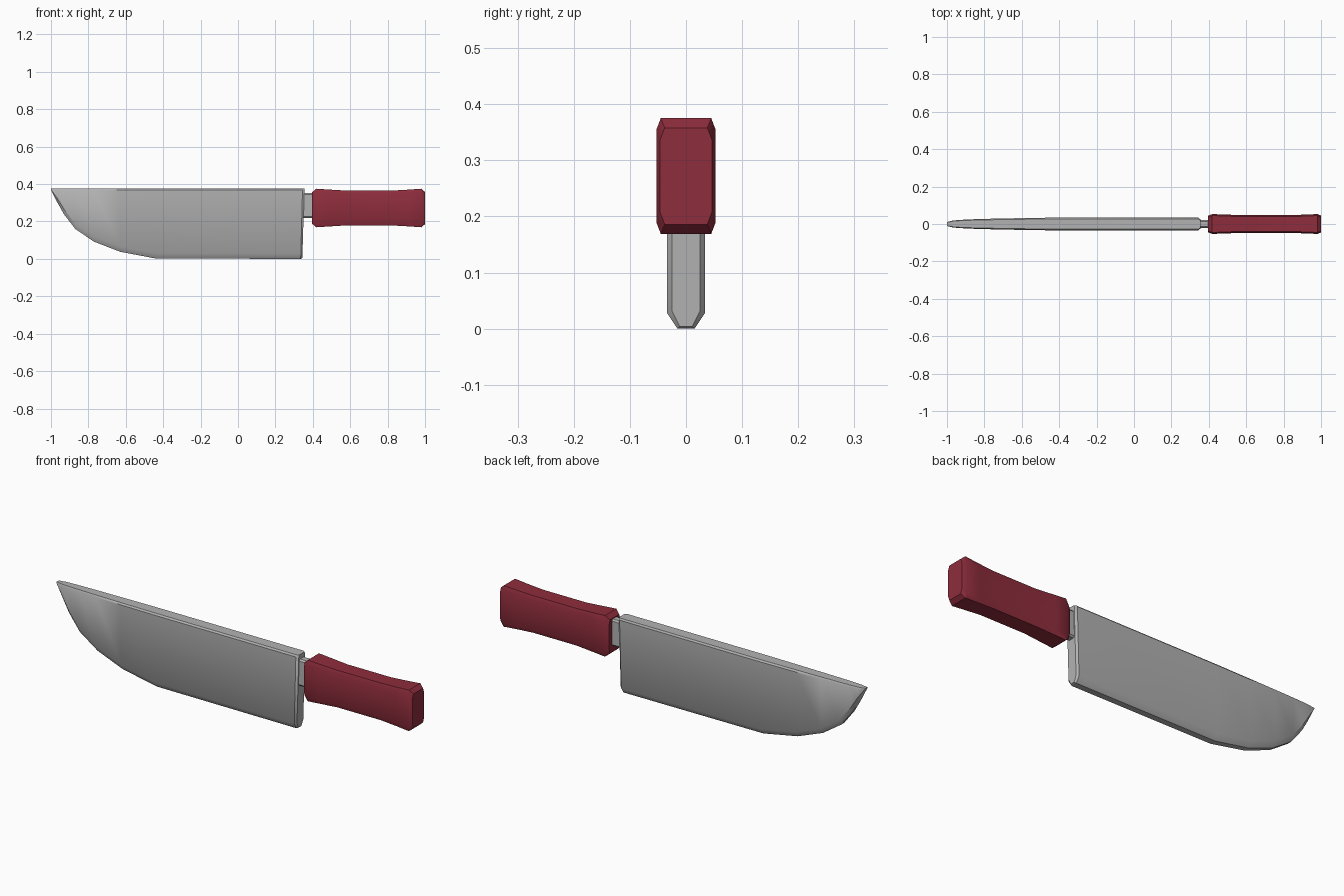
import bpy, bmesh, math

if "Cube" in bpy.data.objects:
    bpy.data.objects.remove(bpy.data.objects["Cube"])


def material(name, rgb):
    m = bpy.data.materials.new(name)
    m.diffuse_color = (*rgb, 1)
    m.use_nodes = True
    m.node_tree.nodes["Principled BSDF"].inputs["Base Color"].default_value = m.diffuse_color
    return m


steel = material("steel grey", (0.45, 0.45, 0.45))
red = material("dark red", (0.27, 0.026, 0.045))


def loft(name, rings, mat):
    """Skin a row of equal-sized point rings and cap both ends."""
    bm = bmesh.new()
    vs = [[bm.verts.new(p) for p in r] for r in rings]
    n = len(vs[0])
    for a, b in zip(vs, vs[1:]):
        for i in range(n):
            j = (i + 1) % n
            bm.faces.new((a[i], a[j], b[j], b[i]))
    bm.faces.new(vs[0])
    bm.faces.new(vs[-1])
    bmesh.ops.recalc_face_normals(bm, faces=bm.faces)
    me = bpy.data.meshes.new(name)
    bm.to_mesh(me)
    bm.free()
    me.materials.append(mat)
    ob = bpy.data.objects.new(name, me)
    bpy.context.collection.objects.link(ob)
    bpy.ops.object.select_all(action='DESELECT')
    ob.select_set(True)
    bpy.context.view_layer.objects.active = ob
    bpy.ops.object.shade_smooth_by_angle(angle=math.radians(35))
    return ob


def section(xb, xt, zb, zt, half, low, low_w, high, high_w):
    """Octagon across x: chamfered at the bottom (low) and top (high)."""
    side = [(zb, low_w), (zb + low, half), (zt - high, half), (zt, high_w)]
    pts = [(y, z) for z, y in side] + [(-y, z) for z, y in reversed(side)]
    return [(xb + (xt - xb) * (z - zb) / (zt - zb), y, z) for y, z in pts]


# blade: x at edge, x at spine, edge height, half thickness
TOP = 0.375
stations = [(-1.0, -1.0, 0.369, 0.011), (-0.965, -0.965, 0.30, 0.019),
            (-0.93, -0.93, 0.238, 0.022), (-0.87, -0.87, 0.16, 0.025),
            (-0.77, -0.77, 0.092, 0.028), (-0.63, -0.63, 0.038, 0.031),
            (-0.44, -0.44, 0.002, 0.034), (0.335, 0.345, 0.0, 0.034),
            (0.344, 0.355, 0.004, 0.025)]
rings = []
for xb, xt, zb, h in stations:
    tall = TOP - zb
    rings.append(section(xb, xt, zb, TOP, h, min(0.028, tall * 0.3), h * 0.45,
                         min(0.008, tall * 0.2), h * 0.8))
loft("blade", rings, steel)

# tang joining blade and handle
loft("tang", [section(x, x, 0.218, 0.352, 0.021, 0.008, 0.014, 0.008, 0.014)
              for x in (0.33, 0.42)], steel)

# handle, waisted with chamfered ends: x, half height, half width
MID = 0.272
grip = [(0.396, 0.084, 0.044), (0.418, 0.103, 0.053), (0.48, 0.099, 0.051),
        (0.58, 0.093, 0.047), (0.82, 0.093, 0.047), (0.91, 0.098, 0.050),
        (0.98, 0.103, 0.053), (1.0, 0.086, 0.046)]
loft("handle", [section(x, x, MID - h, MID + h, w, 0.021, w - 0.008, 0.021, w - 0.008)
                for x, h, w in grip], red)
